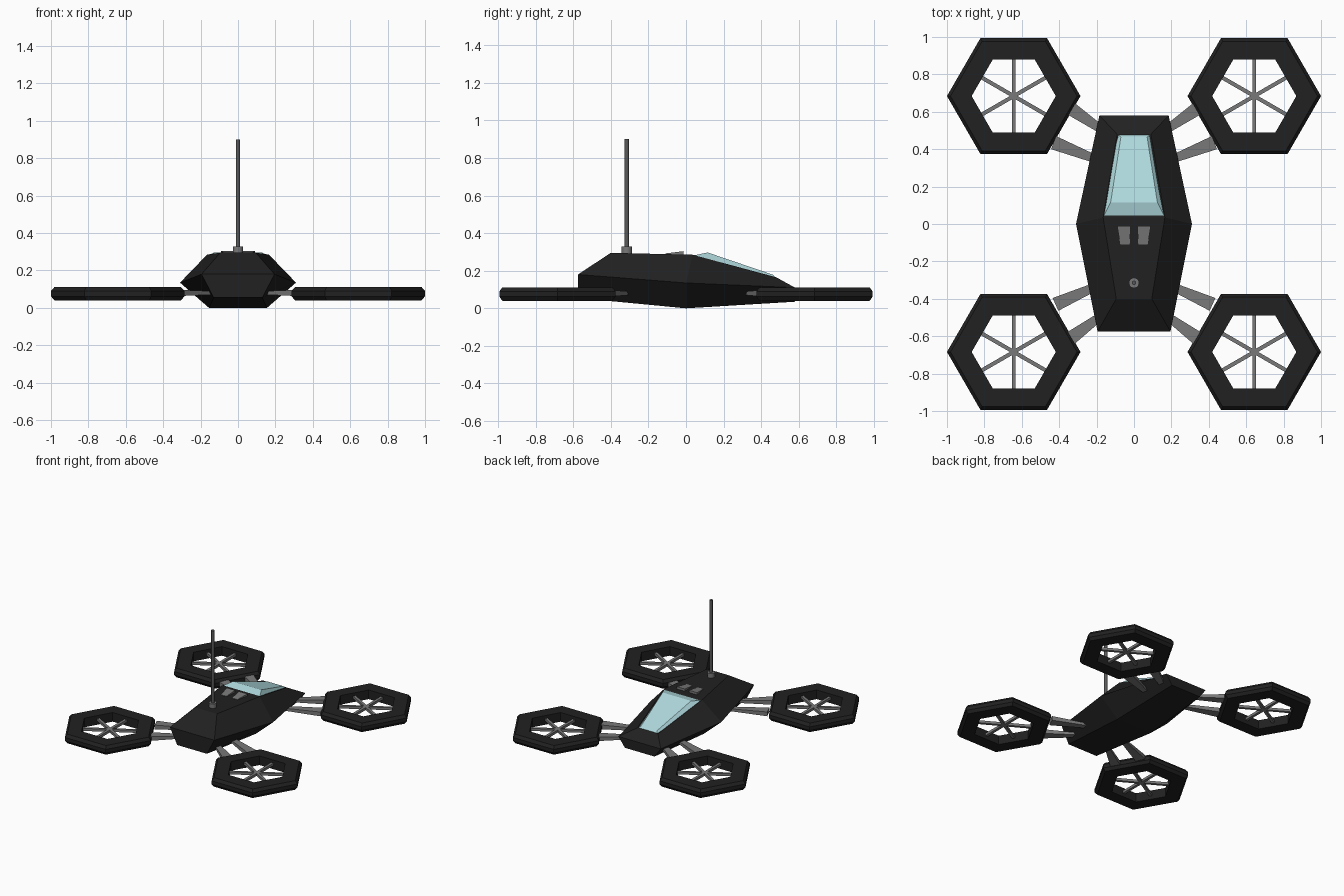
import bpy, bmesh
from math import sin, cos, pi, radians
from mathutils import Vector

if "Cube" in bpy.data.objects:
    bpy.data.objects.remove(bpy.data.objects["Cube"])


def material(name, rgb):
    m = bpy.data.materials.new(name)
    m.diffuse_color = (*rgb, 1)
    m.use_nodes = True
    m.node_tree.nodes["Principled BSDF"].inputs["Base Color"].default_value = m.diffuse_color
    return m


BLACK = material("black", (0.015, 0.015, 0.015))
GREY = material("grey", (0.19, 0.19, 0.19))
DARK = material("dark_grey", (0.1, 0.1, 0.1))
GLASS = material("glass", (0.43, 0.70, 0.73))


def loft(name, rings, mat, caps=((0, 1, 2, 3),), closed=False):
    """Join equal-length point loops; caps index into the first and last loop."""
    bm = bmesh.new()
    vs = [[bm.verts.new(p) for p in r] for r in rings]
    n = len(vs[0])
    pairs = list(zip(vs, vs[1:])) + ([(vs[-1], vs[0])] if closed else [])
    for a, b in pairs:
        for i in range(n):
            j = (i + 1) % n
            bm.faces.new((a[i], a[j], b[j], b[i]))
    if not closed:
        for c in caps:
            bm.faces.new([vs[0][i] for i in reversed(c)])
            bm.faces.new([vs[-1][i] for i in c])
    bmesh.ops.recalc_face_normals(bm, faces=bm.faces)
    me = bpy.data.meshes.new(name)
    bm.to_mesh(me)
    bm.free()
    me.materials.append(mat)
    ob = bpy.data.objects.new(name, me)
    bpy.context.collection.objects.link(ob)
    return ob


def outline(front, mid, back):
    """Six-point loop from (half width, y, z) at front, middle and back."""
    (fx, fy, fz), (mx, my, mz), (bx, by, bz) = front, mid, back
    return [(-fx, fy, fz), (fx, fy, fz), (mx, my, mz),
            (bx, by, bz), (-bx, by, bz), (-mx, my, mz)]


def bar(name, a, b, wa, wb, ha, hb, mat):
    """Tapered flat bar between two points."""
    a, b = Vector(a), Vector(b)
    side = (b - a).cross(Vector((0, 0, 1))).normalized()
    up = Vector((0, 0, 1))
    rings = [[p + side * (sx * w / 2) + up * (sz * h / 2)
              for sx, sz in ((-1, -1), (1, -1), (1, 1), (-1, 1))]
             for p, w, h in ((a, wa, ha), (b, wb, hb))]
    return loft(name, rings, mat)


def cylinder(name, r, z0, z1, y, mat, sides=12):
    bpy.ops.mesh.primitive_cylinder_add(vertices=sides, radius=r, depth=z1 - z0,
                                        location=(0, y, (z0 + z1) / 2))
    ob = bpy.context.object
    ob.name = name
    ob.data.materials.append(mat)
    bpy.ops.object.shade_smooth_by_angle(angle=radians(40))


# Faceted fuselage: belly, waist and roof outlines
loft("fuselage", [
    outline((0.13, -0.575, 0.055), (0.155, 0, 0.0), (0.13, 0.58, 0.035)),
    outline((0.195, -0.575, 0.18), (0.31, 0, 0.135), (0.185, 0.58, 0.11)),
    outline((0.095, -0.4, 0.295), (0.165, 0.035, 0.285), (0.09, 0.48, 0.165)),
], BLACK, caps=((0, 1, 2, 5), (2, 3, 4, 5)))

# Raised glass canopy
loft("canopy", [
    [(-0.165, 0.035, 0.28), (0.165, 0.035, 0.28), (0.09, 0.48, 0.16), (-0.09, 0.48, 0.16)],
    [(-0.125, 0.115, 0.297), (0.125, 0.115, 0.297), (0.07, 0.465, 0.178), (-0.07, 0.465, 0.178)],
], GLASS)

# Wedge vents on the roof
for s, side in ((-1, "left"), (1, "right")):
    base = [(s * 0.023, -0.11), (s * 0.073, -0.11), (s * 0.09, -0.012), (s * 0.018, -0.012)]
    loft("vent_" + side, [
        [(x, y, 0.28) for x, y in base],
        [(x, y, z) for (x, y), z in zip(base, (0.292, 0.292, 0.304, 0.304))],
    ], GREY)

# Antenna
cylinder("antenna_base", 0.028, 0.285, 0.328, -0.315, GREY)
cylinder("antenna_rod", 0.012, 0.32, 0.90, -0.315, DARK)

# Four rotor guards with spokes and struts
PROFILE = [(0.225, 0.04), (0.338, 0.04), (0.357, 0.062),
           (0.357, 0.09), (0.338, 0.112), (0.225, 0.112)]
# (ring point, body point) in the positive quadrant
STRUTS = {-1: (((0.42, 0.43), (0.15, 0.31)), ((0.345, 0.615), (0.14, 0.465))),
          1: (((0.43, 0.435), (0.15, 0.325)), ((0.35, 0.625), (0.13, 0.475)))}
for sx, lr in ((-1, "left"), (1, "right")):
    for sy, fb in ((-1, "front"), (1, "back")):
        tag = f"{fb}_{lr}"
        cx, cy = sx * 0.643, sy * 0.684
        loft("rotor_guard_" + tag, [
            [(cx + r * cos(k * pi / 3), cy + r * sin(k * pi / 3), z) for r, z in PROFILE]
            for k in range(6)], BLACK, closed=True)
        for k in range(3):
            a = pi / 6 + k * pi / 3
            dx, dy = 0.205 * cos(a), 0.205 * sin(a)
            bar(f"rotor_spoke_{tag}_{k + 1}", (cx - dx, cy - dy, 0.078),
                (cx + dx, cy + dy, 0.078), 0.021, 0.021, 0.02, 0.02, GREY)
        for k, (p, q) in enumerate(STRUTS[sy]):
            bar(f"strut_{tag}_{k + 1}", (sx * p[0], sy * p[1], 0.08),
                (sx * q[0], sy * q[1], 0.08), 0.075, 0.035, 0.034, 0.018, GREY)
